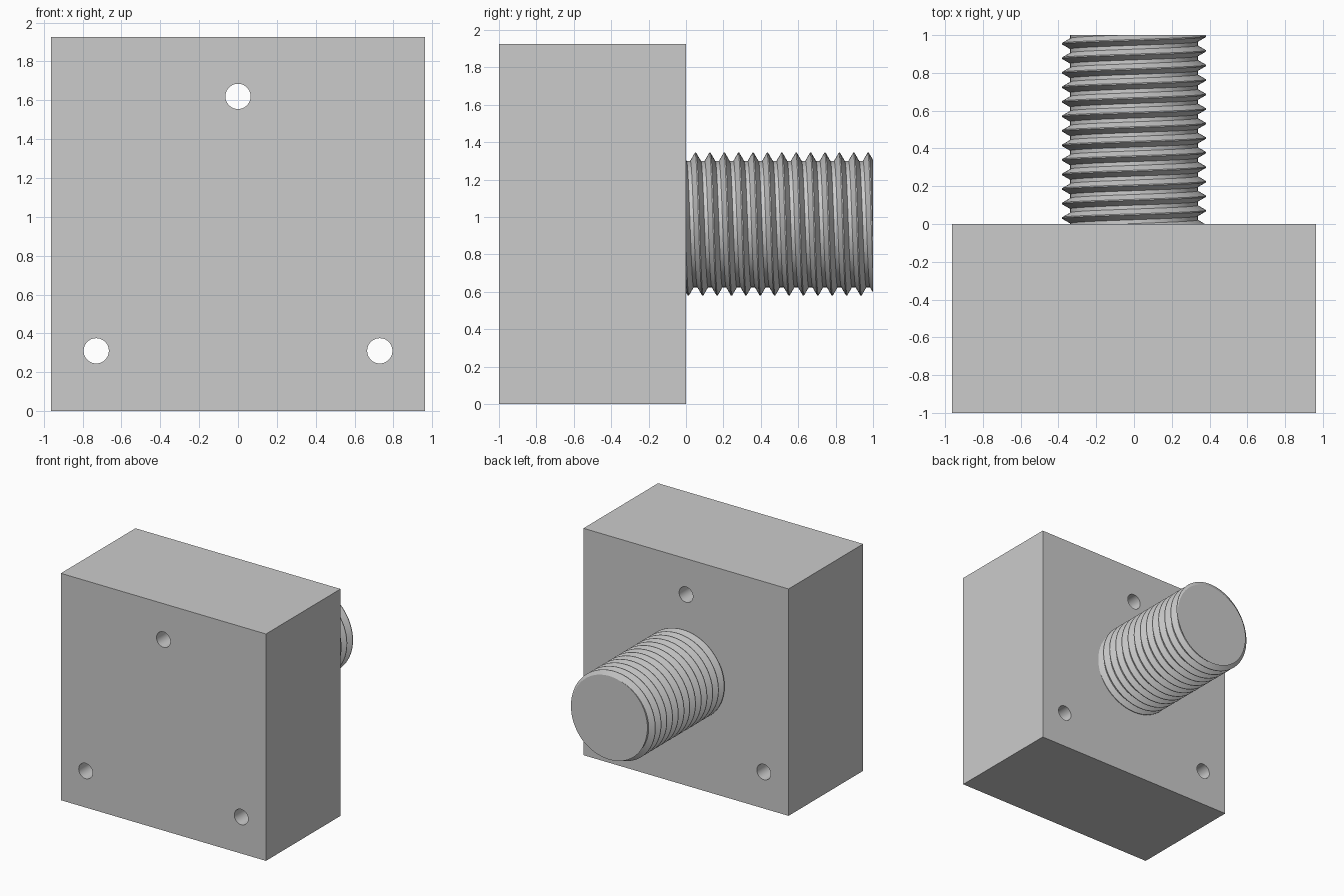
import bpy, bmesh, math
from mathutils import Vector

cube = bpy.data.objects.get("Cube")
if cube:
    bpy.data.objects.remove(cube, do_unlink=True)

WIDTH, HEIGHT, DEPTH = 1.925, 1.925, 1.0
HOLE_RADIUS = 0.065
HOLES = [(0, 1.62), (-0.73, 0.31), (0.73, 0.31)]
AXIS_Z = HEIGHT / 2
PITCH, SEGMENTS, TURNS = 1 / 13, 72, 17
ROOT, CREST = 0.338, 0.382

grey = bpy.data.materials.new("plain_grey")
grey.use_nodes = True
colour = (0.6, 0.6, 0.6, 1)
grey.diffuse_color = colour
grey.node_tree.nodes["Principled BSDF"].inputs["Base Color"].default_value = colour


def activate(obj):
    bpy.ops.object.select_all(action="DESELECT")
    obj.select_set(True)
    bpy.context.view_layer.objects.active = obj


def finish(obj):
    obj.data.materials.clear()
    obj.data.materials.append(grey)
    activate(obj)
    bpy.ops.object.shade_smooth_by_angle(angle=math.radians(20))


# Mounting block
bpy.ops.mesh.primitive_cube_add(size=1, location=(0, -DEPTH / 2, HEIGHT / 2))
block = bpy.context.object
block.name = "mounting_block"
block.scale = (WIDTH, DEPTH, HEIGHT)
bpy.ops.object.transform_apply(location=True, rotation=True, scale=True)

# Three bolt holes right through the block
for x, z in HOLES:
    bpy.ops.mesh.primitive_cylinder_add(
        vertices=48, radius=HOLE_RADIUS, depth=DEPTH * 1.5,
        location=(x, -DEPTH / 2, z), rotation=(math.pi / 2, 0, 0))
    cutter = bpy.context.object
    cutter.hide_render = True
    activate(block)
    cut = block.modifiers.new("bolt_hole", "BOOLEAN")
    cut.operation, cut.solver, cut.object = "DIFFERENCE", "EXACT", cutter
    bpy.ops.object.modifier_apply(modifier=cut.name)
    bpy.data.objects.remove(cutter, do_unlink=True)
finish(block)

# Threaded stud: a right-handed helical strip, each turn joined to the next
flank = (CREST - ROOT) * math.tan(math.radians(30))
flat = 0.003
profile = [(-flank - flat, ROOT), (-flat, CREST), (flat, CREST), (flank + flat, ROOT)]
bm = bmesh.new()
rows = []
for step in range(SEGMENTS * TURNS + 1):
    angle = math.tau * step / SEGMENTS
    y = 0.051 + PITCH * (step / SEGMENTS - 2)
    rows.append([bm.verts.new((r * math.sin(angle), y + dy, AXIS_Z + r * math.cos(angle)))
                 for dy, r in profile])
for step in range(SEGMENTS * TURNS):
    a, b = rows[step], rows[step + 1]
    for i in range(3):
        bm.faces.new((a[i], a[i + 1], b[i + 1], b[i]))
    if step + 1 + SEGMENTS < len(rows):
        c, d = rows[step + SEGMENTS], rows[step + 1 + SEGMENTS]
        bm.faces.new((a[3], c[0], d[0], b[3]))

# Trim both ends square and cap them
for y, side in ((-0.01, -1), (1.0, 1)):
    cut = bmesh.ops.bisect_plane(
        bm, geom=bm.verts[:] + bm.edges[:] + bm.faces[:], dist=1e-6,
        plane_co=Vector((0, y, 0)), plane_no=Vector((0, side, 0)), clear_outer=True)
    rim = [e for e in cut["geom_cut"] if isinstance(e, bmesh.types.BMEdge)]
    bmesh.ops.edgeloop_fill(bm, edges=rim)
bmesh.ops.recalc_face_normals(bm, faces=bm.faces[:])
mesh = bpy.data.meshes.new("threaded_stud")
bm.to_mesh(mesh)
bm.free()
stud = bpy.data.objects.new("threaded_stud", mesh)
bpy.context.collection.objects.link(stud)
finish(stud)
